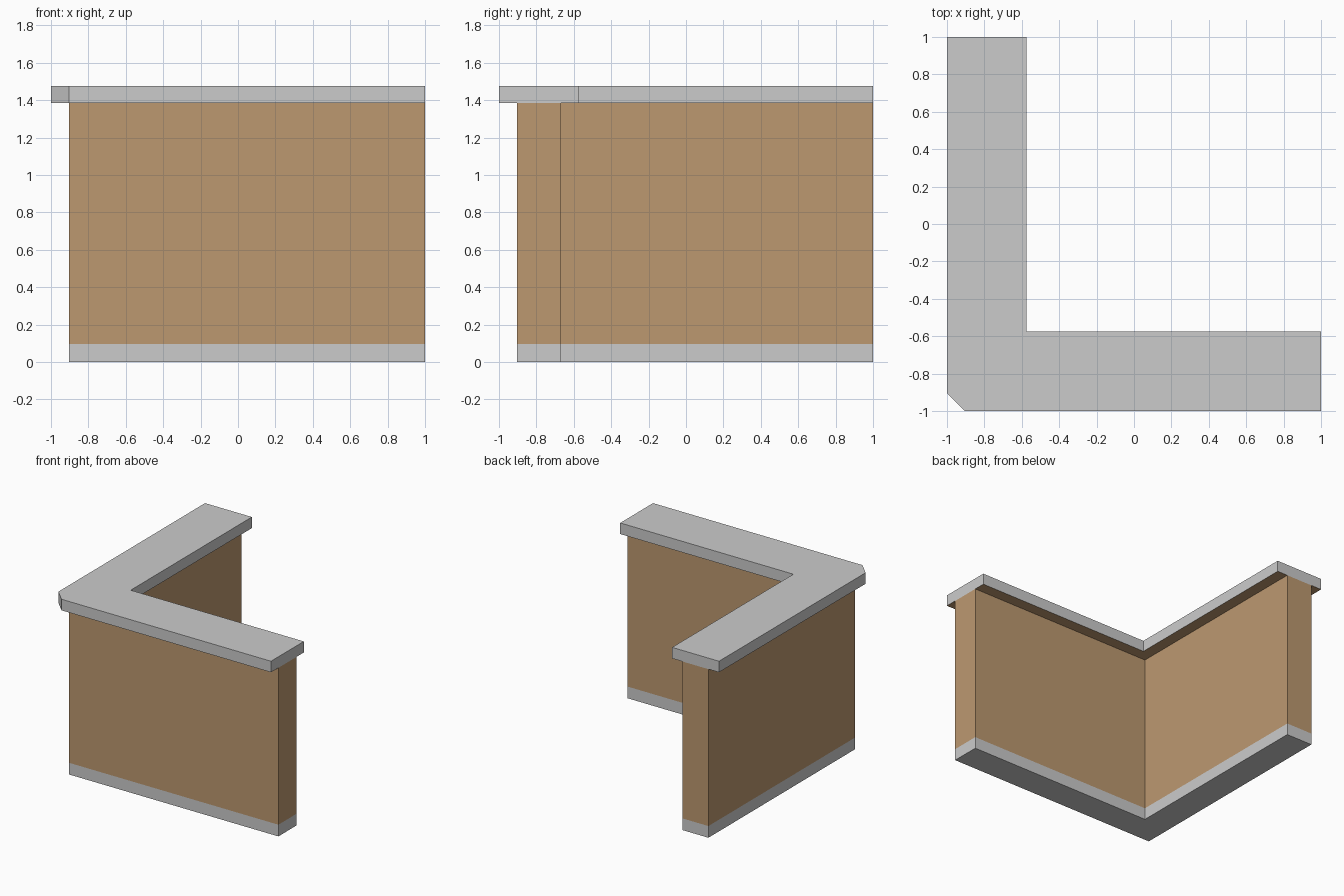
import bpy, bmesh

if "Cube" in bpy.data.objects:
    bpy.data.objects.remove(bpy.data.objects["Cube"])

BASE_TOP, CAP_BOTTOM, CAP_TOP = 0.096, 1.385, 1.476

brown = bpy.data.materials.new("brown_wall")
brown.diffuse_color = (0.507, 0.315, 0.163, 1.0)
brown.use_nodes = True
brown.node_tree.nodes["Principled BSDF"].inputs["Base Color"].default_value = brown.diffuse_color


def l_outline(outer, inner, chamfer=0.0):
    """Counter-clockwise L footprint, both arms ending at +1."""
    if chamfer:
        corner = [(outer, outer + chamfer), (outer + chamfer, outer)]
    else:
        corner = [(outer, outer)]
    return corner + [(1, outer), (1, inner), (inner, inner), (inner, 1), (outer, 1)]


def prism(name, outline, z0, z1=None, bottom=False, top=False, mat=None):
    """Extrude an outline, leaving out end faces hidden by neighbouring parts."""
    bm = bmesh.new()
    low = [bm.verts.new((x, y, z0)) for x, y in outline]
    if bottom:
        bm.faces.new(low[::-1])
    if z1 is not None:
        high = [bm.verts.new((x, y, z1)) for x, y in outline]
        for i in range(len(low)):
            j = (i + 1) % len(low)
            bm.faces.new((low[i], low[j], high[j], high[i]))
        if top:
            bm.faces.new(high)
    mesh = bpy.data.meshes.new(name)
    bm.to_mesh(mesh)
    bm.free()
    if mat:
        mesh.materials.append(mat)
    obj = bpy.data.objects.new(name, mesh)
    bpy.context.collection.objects.link(obj)
    return obj


wall = l_outline(-0.904, -0.668)
cap = l_outline(-1.0, -0.574, chamfer=0.096)

# Grey skirting, brown wall flush above it
prism("skirting", wall, 0, BASE_TOP, bottom=True)
prism("wall", wall, BASE_TOP, CAP_BOTTOM, mat=brown)

# Overhanging grey cap with a brown underside
prism("cap_underside", cap, CAP_BOTTOM, bottom=True, mat=brown)
prism("cap", cap, CAP_BOTTOM, CAP_TOP, top=True)
